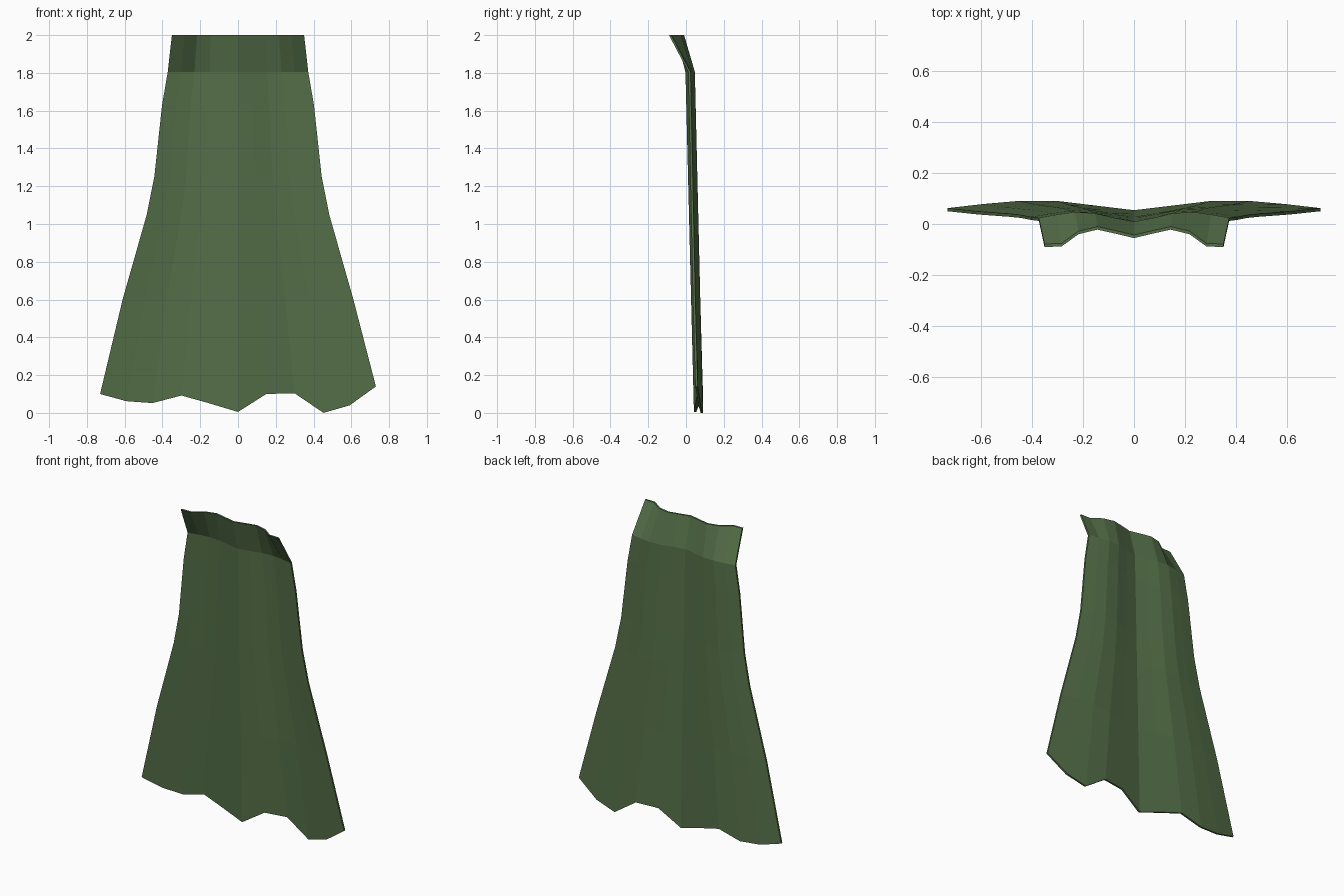
import bpy, bmesh

cube = bpy.data.objects.get("Cube")
if cube:
    bpy.data.objects.remove(cube)

# Cloth colour
cloth = bpy.data.materials.new("moss_green")
cloth.use_nodes = True
green = (0.09, 0.16, 0.065, 1)
cloth.diffuse_color = green
bsdf = cloth.node_tree.nodes["Principled BSDF"]
bsdf.inputs["Base Color"].default_value = green
bsdf.inputs["Roughness"].default_value = 0.9

# Fold columns from the centre out: width fraction and front depth at each level
FRACTION = [0, 0.205, 0.41, 0.62, 0.81, 1]
COLLAR_Y = [-0.055, -0.038, -0.022, -0.04, -0.088, -0.09]
SHOULDER_Y = [-0.003, 0.012, 0.03, 0.035, 0.025, 0.012]
HEM_Y = [0.042, 0.06, 0.078, 0.078, 0.066, 0.05]
# Ragged hem heights from right to left, and half-width at each height
HEM_Z = [0.10, 0.062, 0.052, 0.092, 0.05, 0.005, 0.10, 0.104, 0.0, 0.04, 0.14]
ROWS = [(2, 0.35), (1.805, 0.372), (1.63, 0.402), (1.25, 0.443),
        (1.05, 0.483), (0.6, 0.611), (None, 0.73)]
SHOULDER_Z = 1.805
THICKNESS = 0.012


def cape_point(z, half_width, column):
    side = column - 5
    i = abs(side)
    x = half_width * FRACTION[i] * (1 if side > 0 else -1)
    if z is None:
        return x, HEM_Y[i], HEM_Z[column]
    if z > SHOULDER_Z:
        return x, COLLAR_Y[i], z
    t = (SHOULDER_Z - z) / SHOULDER_Z
    return x, SHOULDER_Y[i] * (1 - t) + HEM_Y[i] * t, z


# Front sheet
bm = bmesh.new()
grid = [[bm.verts.new(cape_point(z, w, c)) for c in range(11)] for z, w in ROWS]
for upper, lower in zip(grid, grid[1:]):
    for c in range(10):
        bm.faces.new((upper[c], lower[c], lower[c + 1], upper[c + 1]))

# Back sheet and rim
extruded = bmesh.ops.extrude_face_region(bm, geom=bm.faces[:], use_keep_orig=True)
back = [v for v in extruded["geom"] if isinstance(v, bmesh.types.BMVert)]
bmesh.ops.translate(bm, verts=back, vec=(0, THICKNESS, 0))
bmesh.ops.recalc_face_normals(bm, faces=bm.faces[:])

mesh = bpy.data.meshes.new("cape")
bm.to_mesh(mesh)
bm.free()
mesh.materials.append(cloth)
cape = bpy.data.objects.new("cape", mesh)
bpy.context.collection.objects.link(cape)
